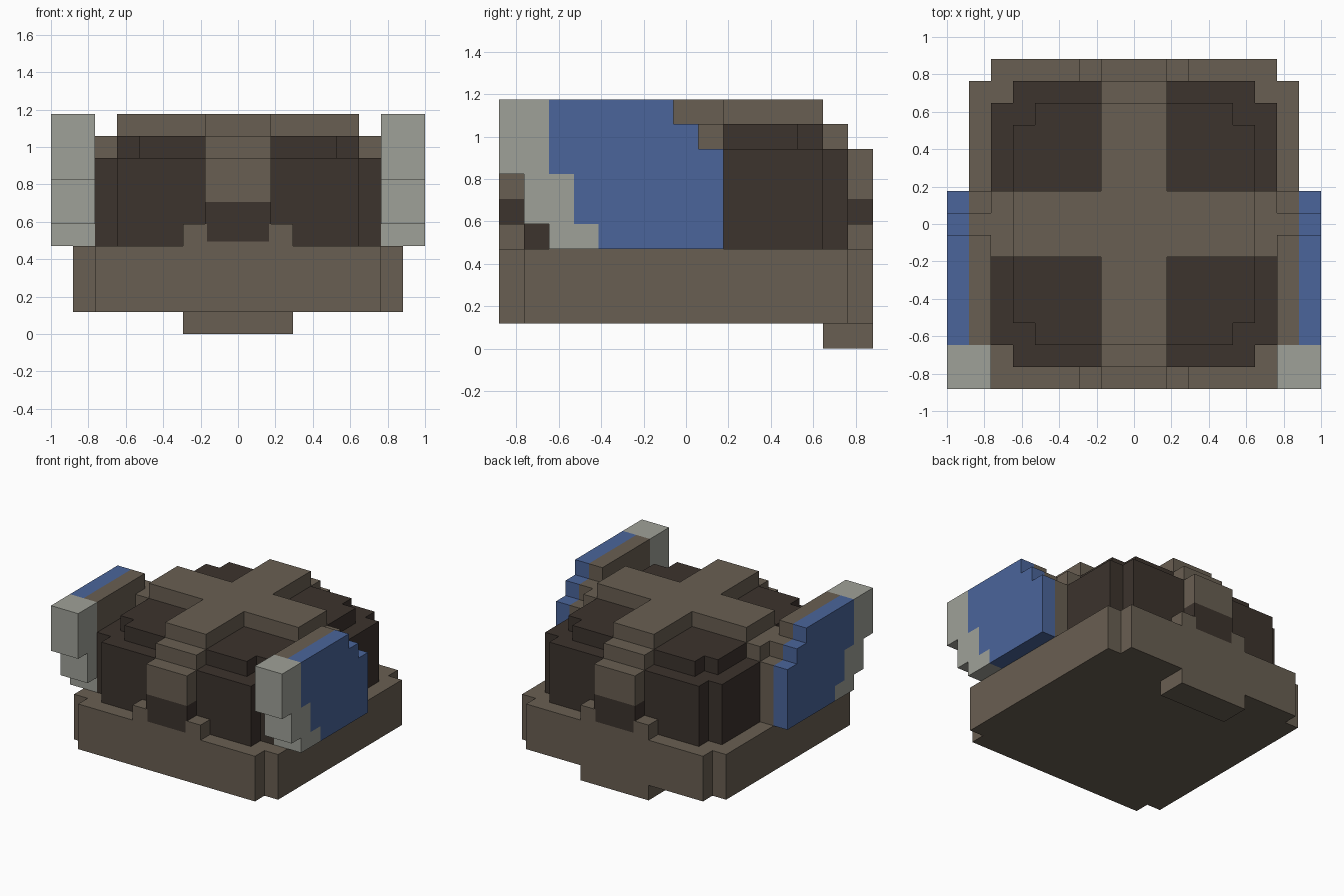
import bpy, bmesh

if "Cube" in bpy.data.objects:
    bpy.data.objects.remove(bpy.data.objects["Cube"])

U = 2 / 17  # one grid cell


def material(name, rgb):
    m = bpy.data.materials.new(name)
    m.diffuse_color = (*rgb, 1)
    m.use_nodes = True
    m.node_tree.nodes["Principled BSDF"].inputs["Base Color"].default_value = m.diffuse_color
    return m


BROWN = material("stone_brown", (0.141, 0.114, 0.084))
DARK = material("dark_brown", (0.045, 0.033, 0.026))
BLUE = material("blue", (0.069, 0.130, 0.328))
GREY = material("light_grey", (0.347, 0.356, 0.314))


def prism(name, outline, lo, hi, mat, axis="z"):
    """Extrude an outline (in cells) along z, or a (y, z) outline along x."""
    def place(p, d):
        return (p[0] * U, p[1] * U, d * U) if axis == "z" else (d * U, p[0] * U, p[1] * U)
    bm = bmesh.new()
    a = [bm.verts.new(place(p, lo)) for p in outline]
    b = [bm.verts.new(place(p, hi)) for p in outline]
    bm.faces.new(a)
    bm.faces.new(b)
    n = len(a)
    for i in range(n):
        j = (i + 1) % n
        bm.faces.new((a[i], a[j], b[j], b[i]))
    bmesh.ops.recalc_face_normals(bm, faces=bm.faces)
    me = bpy.data.meshes.new(name)
    bm.to_mesh(me)
    bm.free()
    me.materials.append(mat)
    ob = bpy.data.objects.new(name, me)
    bpy.context.collection.objects.link(ob)
    return ob


def rect(x0, x1, y0, y1):
    return [(x0, y0), (x1, y0), (x1, y1), (x0, y1)]


def plus(x_long, y_short, x_short, y_long):
    """Outline of two crossed centred rectangles."""
    q = [(x_long, y_short), (x_short, y_short), (x_short, y_long)]
    r = [(-x, y) for x, y in reversed(q)]
    return q + r + [(-x, -y) for x, y in q] + [(-x, -y) for x, y in r]


# Base slab with notched corners, and the step under its rear edge
prism("base", plus(7.5, 6.5, 6.5, 7.5), 1, 4, BROWN)
prism("rear_step", rect(-2.5, 2.5, 5.5, 7.5), 0, 1, BROWN)

# Stepped dark dome
prism("dome_lower", plus(6.5, 5.5, 5.5, 6.5), 4, 8, DARK)
prism("dome_upper", plus(5.5, 4.5, 4.5, 5.5), 8, 9, DARK)

# Cross-shaped bands over the dome
prism("band_top", plus(5.5, 1.5, 1.5, 5.5), 9, 10, BROWN)
prism("band_shoulder", plus(6.5, 1.5, 1.5, 6.5), 8, 9, BROWN)

# Band ends on front and back: drop, dark opening, and bracket around it
for label, s in (("front", -1), ("back", 1)):
    y0, y1 = sorted((6.5 * s, 7.5 * s))
    prism(label + "_band_end", rect(-1.5, 1.5, y0, y1), 6, 8, BROWN)
    prism(label + "_opening", rect(-1.5, 1.5, y0, y1), 5, 6, DARK)
    prism(label + "_opening_lower", rect(-1.4, 1.4, y0, y1), 4.2, 5, DARK)
    prism(label + "_bracket_sill", rect(-1.4, 1.4, y0, y1), 4, 4.2, BROWN)
    for side, t in (("left", -1), ("right", 1)):
        x0, x1 = sorted((1.4 * t, 2.5 * t))
        prism(f"{label}_bracket_{side}", rect(x0, x1, y0, y1), 4, 5, BROWN)

# Side wings: brown core, blue outer plate, grey leading edge
joint = [(-3.5, 4), (-3.5, 5), (-4.5, 5), (-4.5, 7), (-5.5, 7), (-5.5, 10)]
plate = joint + [(-0.5, 10), (-0.5, 9), (0.5, 9), (0.5, 8), (1.5, 8), (1.5, 4)]
edge = joint + [(-7.5, 10), (-7.5, 7), (-6.5, 7), (-6.5, 5), (-5.5, 5), (-5.5, 4)]
for side, t in (("left", -1), ("right", 1)):
    prism(side + "_wing_core", plate, 6.5 * t, 7.5 * t, BROWN, "x")
    prism(side + "_wing_plate", plate, 7.5 * t, 8.5 * t, BLUE, "x")
    prism(side + "_wing_edge", edge, 6.5 * t, 8.5 * t, GREY, "x")
